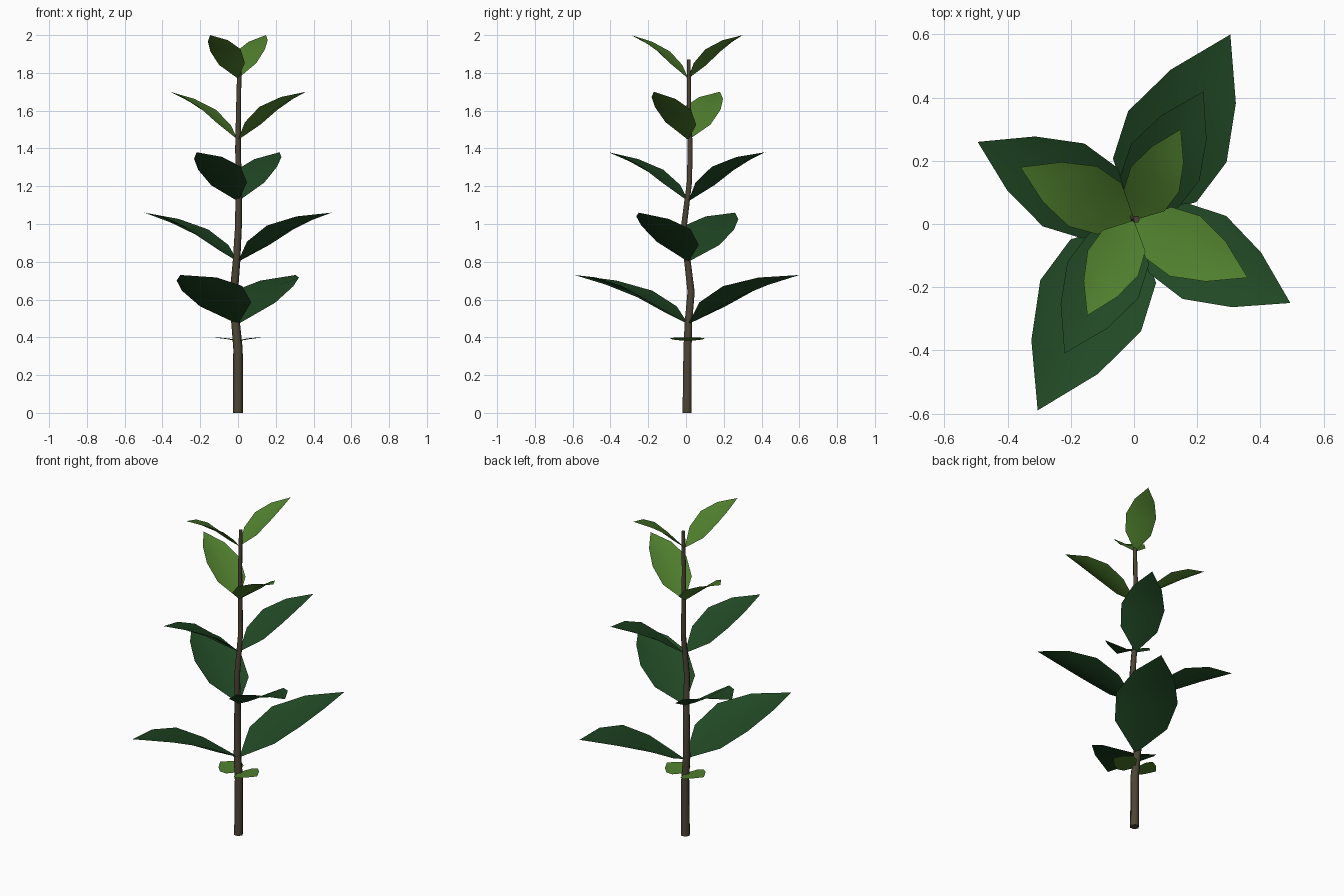
import bpy, bmesh, math
from mathutils import Vector

if "Cube" in bpy.data.objects:
    bpy.data.objects.remove(bpy.data.objects["Cube"])


def material(name, rgb):
    m = bpy.data.materials.new(name)
    m.diffuse_color = (*rgb, 1)
    m.use_nodes = True
    m.node_tree.nodes["Principled BSDF"].inputs["Base Color"].default_value = m.diffuse_color
    return m


BARK = material("bark brown", (0.072, 0.06, 0.034))
DARK = material("deep green", (0.015, 0.066, 0.018))
LIGHT = material("fresh green", (0.08, 0.215, 0.027))


def finish(bm, name, mat, angle):
    me = bpy.data.meshes.new(name)
    bm.to_mesh(me)
    bm.free()
    me.materials.append(mat)
    ob = bpy.data.objects.new(name, me)
    bpy.context.collection.objects.link(ob)
    bpy.ops.object.select_all(action='DESELECT')
    ob.select_set(True)
    bpy.context.view_layer.objects.active = ob
    bpy.ops.object.shade_smooth_by_angle(angle=math.radians(angle))
    return ob


# Stem centre line: x, y, z, radius
PATH = [(0, 0.005, 0, 0.027), (0, 0.008, 0.34, 0.025), (-0.013, 0.013, 0.48, 0.023),
        (-0.022, 0.027, 0.64, 0.022), (-0.008, 0.008, 0.80, 0.02), (0.002, -0.012, 0.98, 0.018),
        (0.004, 0.018, 1.22, 0.016), (0, 0.022, 1.40, 0.015), (0.003, 0.016, 1.62, 0.013),
        (0.008, 0.015, 1.87, 0.011)]


def stem(sides=6):
    bm = bmesh.new()
    rings = []
    for x, y, z, r in PATH:
        rings.append([bm.verts.new((x + r * math.cos(a), y + r * math.sin(a), z))
                      for a in (2 * math.pi * i / sides for i in range(sides))])
    for lo, hi in zip(rings, rings[1:]):
        for i in range(sides):
            j = (i + 1) % sides
            bm.faces.new((lo[i], lo[j], hi[j], hi[i]))
    bm.faces.new(rings[0][::-1])
    bm.faces.new(rings[-1])
    finish(bm, "stem", BARK, 65)


# Leaf stations: distance along, half width, midrib height (as fractions)
STATIONS = [(0.215, 0.225, 0.25), (0.45, 0.265, 0.55), (0.72, 0.175, 0.80)]


def leaf(name, base, tip, mat, roll=0.07, fold=0.26, widen=1.0):
    base, tip = Vector(base), Vector(tip)
    flat = Vector((tip.x - base.x, tip.y - base.y, 0))
    length, rise = flat.length, tip.z - base.z
    along = flat.normalized()
    side = Vector((-along.y, along.x, 0))
    tilt = -roll if side.y > 0 else roll      # the edge nearer the front sits higher
    bm = bmesh.new()
    root, end = bm.verts.new(base), bm.verts.new(tip)
    rows = []
    for t, w, h in STATIONS:
        mid = base + along * (t * length) + Vector((0, 0, h * rise))
        hw = w * length * widen
        rows.append([bm.verts.new(mid + side * (s * hw) + Vector((0, 0, hw * (fold * abs(s) + tilt * s))))
                     for s in (-1, 0, 1)])
    for i in (0, 1):
        bm.faces.new((root, rows[0][i], rows[0][i + 1]))
        for a, b in zip(rows, rows[1:]):
            bm.faces.new((a[i], b[i], b[i + 1], a[i + 1]))
        bm.faces.new((rows[-1][i], end, rows[-1][i + 1]))
    bmesh.ops.recalc_face_normals(bm, faces=bm.faces)
    if sum(f.normal.z for f in bm.faces) < 0:
        bmesh.ops.reverse_faces(bm, faces=bm.faces)
    finish(bm, name, mat, 60)


stem()

# Opposite leaf pairs, each a quarter turn from the one below
PAIRS = [(0.305, 0.595, 0.47, 0.73, DARK), (0.495, -0.255, 0.80, 1.06, DARK),
         (0.22, 0.415, 1.12, 1.38, DARK), (0.36, -0.175, 1.445, 1.70, LIGHT),
         (0.148, 0.295, 1.77, 2.0, LIGHT)]
for n, (x, y, z0, z1, mat) in enumerate(PAIRS, 1):
    for label, s in (("right", 1), ("left", -1)):
        leaf(f"leaf_{n}_{label}", (0, 0.012, z0), (s * x, s * y + 0.005, z1), mat)

# Tiny flat seed leaves low on the stem
for label, s in (("right", 1), ("left", -1)):
    leaf(f"seed_leaf_{label}", (0, 0.008, 0.38), (s * 0.14, s * -0.02 + 0.006, 0.40), LIGHT,
         roll=0, fold=0.04, widen=2.3)
